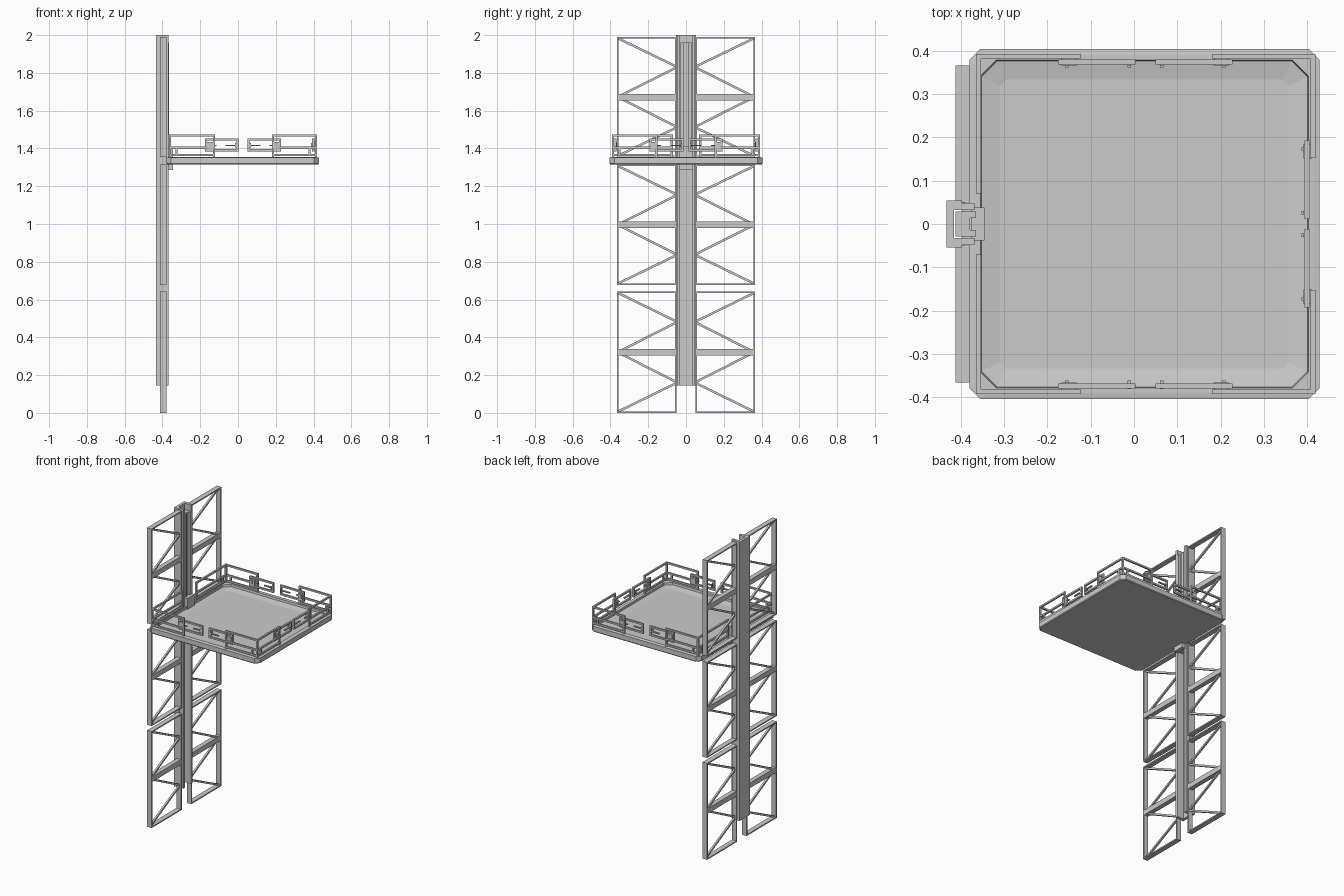
import bpy, bmesh, math
from mathutils import Vector, Matrix

if "Cube" in bpy.data.objects:
    bpy.data.objects.remove(bpy.data.objects["Cube"])


def finish(name, bm):
    bmesh.ops.recalc_face_normals(bm, faces=bm.faces)
    me = bpy.data.meshes.new(name)
    bm.to_mesh(me)
    bm.free()
    ob = bpy.data.objects.new(name, me)
    bpy.context.collection.objects.link(ob)
    return ob


def box(bm, x0, x1, y0, y1, z0, z1):
    m = Matrix.Translation(((x0 + x1) / 2, (y0 + y1) / 2, (z0 + z1) / 2)) @ \
        Matrix.Diagonal((abs(x1 - x0), abs(y1 - y0), abs(z1 - z0), 1))
    bmesh.ops.create_cube(bm, size=1, matrix=m)


def strut(bm, a, b, t):
    a, b = Vector(a), Vector(b)
    d = b - a
    m = Matrix.Translation((a + b) / 2) @ d.to_track_quat('Z', 'Y').to_matrix().to_4x4() @ \
        Matrix.Diagonal((t, t, d.length, 1))
    bmesh.ops.create_cube(bm, size=1, matrix=m)


def extrude_profile(name, pts, z0, z1):
    bm = bmesh.new()
    f = bm.faces.new([bm.verts.new((x, y, z0)) for x, y in pts])
    r = bmesh.ops.extrude_face_region(bm, geom=[f])
    bmesh.ops.translate(bm, vec=(0, 0, z1 - z0),
                        verts=[v for v in r['geom'] if isinstance(v, bmesh.types.BMVert)])
    return finish(name, bm)


# mast: C-shaped channel, open towards the platform
half = [(-0.433, 0.054), (-0.397, 0.054), (-0.397, 0.048), (-0.368, 0.048),
        (-0.368, 0.032), (-0.397, 0.032), (-0.415, 0.032)]
extrude_profile("mast_channel", half + [(x, -y) for x, y in reversed(half)], 0.145, 2.0)
# sliding inner mast with a central groove
half = [(-0.412, 0.029), (-0.364, 0.029), (-0.364, 0.014), (-0.378, 0.014)]
extrude_profile("inner_mast", half + [(x, -y) for x, y in reversed(half)], 1.29, 1.96)

# carriage that joins the platform to the mast
bm = bmesh.new()
box(bm, -0.375, -0.345, -0.038, 0.038, 1.285, 1.41)
box(bm, -0.397, -0.36, -0.045, 0.045, 1.32, 1.35)
finish("carriage", bm)

# truss panels: three levels on both sides of the mast
X0, X1, YI, YO, T = -0.412, -0.379, 0.05, 0.366, 0.008
for level, (z0, z1) in enumerate([(0.0, 0.642), (0.678, 1.314), (1.354, 1.99)]):
    for s, side in ((1, "left"), (-1, "right")):
        bm = bmesh.new()
        for y0, y1 in ((YI, YI + T), (YO - T, YO)):
            box(bm, X0, X1, s * y0, s * y1, z0, z1)
        for za, zb in ((z0, z0 + T), (z1 - T, z1)):
            box(bm, X0, X1, s * YI, s * YO, za, zb)
        zm = (z0 + z1) / 2
        box(bm, X0 + 0.001, X1 - 0.001, s * YI, s * YO, zm - 0.017, zm + 0.017)
        # zigzag diagonals
        xm = (X0 + X1) / 2
        path = [(YO, z0 + .006), (YI, (z0 + zm) / 2), (YO, zm), (YI, (zm + z1) / 2), (YO, z1 - .006)]
        for (ya, za), (yb, zb) in zip(path, path[1:]):
            strut(bm, (xm, s * (ya - .004), za), (xm, s * (yb - .004), zb), 0.012)
        finish(f"truss_panel_{side}_{level + 1}", bm)

# platform tray: stacked octagon loops (half size, chamfer, height)
CX = 0.024
bm = bmesh.new()
rings = []
for h, c, z in [(0.400, 0.027, 1.315), (0.404, 0.025, 1.320), (0.404, 0.025, 1.352),
                (0.390, 0.025, 1.354), (0.378, 0.036, 1.354), (0.376, 0.036, 1.340),
                (0.333, 0.014, 1.332)]:
    k = h - c
    pts = [(h, -k), (h, k), (k, h), (-k, h), (-h, k), (-h, -k), (-k, -h), (k, -h)]
    rings.append([bm.verts.new((CX + x, y, z)) for x, y in pts])
for a, b in zip(rings, rings[1:]):
    for i in range(8):
        j = (i + 1) % 8
        bm.faces.new((a[i], a[j], b[j], b[i]))
bm.faces.new(rings[0][::-1])
bm.faces.new(rings[-1])
finish("platform_tray", bm)

B = 0.011  # rail bar thickness


def along(axis, bm, a0, a1, n0, n1, z0, z1):
    """Box running along x or y; n is the range across the rail."""
    if axis == 'x':
        box(bm, a0, a1, n0, n1, z0, z1)
    else:
        box(bm, n0, n1, a0, a1, z0, z1)


def fixed_rail(name, axis, a0, a1, n):
    """Tall rail fixed at a corner a0, ending in a post at a1."""
    bm = bmesh.new()
    d = math.copysign(1, a1 - a0)
    for z in (1.464, 1.398, 1.360):
        along(axis, bm, a0, a1, n - B / 2, n + B / 2, z, z + B)
    for p in (a0, a1 - d * B):
        along(axis, bm, p, p + d * B, n - B / 2, n + B / 2, 1.35, 1.475)
    p = a0 + d * 0.035
    along(axis, bm, p, p + d * B, n - B / 2, n + B / 2, 1.36, 1.405)
    finish(name, bm)


def gate(name, axis, a0, a1, n, inward):
    """Low sliding rail just inside the fixed rail, with latches."""
    bm = bmesh.new()
    d = math.copysign(1, a1 - a0)
    for z in (1.441, 1.385):
        along(axis, bm, a0, a1, n - 0.006, n + 0.006, z, z + B)
    for p in (a0, a1 - d * B):
        along(axis, bm, p, p + d * B, n - 0.006, n + 0.006, 1.385, 1.452)
    for p in (a0 + d * 0.02, a1 - d * 0.014):
        along(axis, bm, p - 0.004, p + 0.004, n - 0.007, n + inward * 0.013, 1.405, 1.43)
    # wide clamp plate over the fixed rail end
    along(axis, bm, a0 + d * 0.008, a0 + d * 0.042, n - inward * 0.012, n + inward * 0.008, 1.395, 1.435)
    along(axis, bm, a0, a0 + d * 0.06, n - 0.005, n + 0.005, 1.412, 1.419)
    along(axis, bm, a1 - d * 0.07, a1, n - 0.005, n + 0.005, 1.412, 1.419)
    finish(name, bm)


for s, side in ((1, "back"), (-1, "front")):
    # long sides
    fixed_rail(f"{side}_rail_inner", 'x', -0.365, -0.122, s * 0.387)
    fixed_rail(f"{side}_rail_outer", 'x', 0.418, 0.18, s * 0.387)
    gate(f"{side}_gate_inner", 'x', -0.175, 0.003, s * 0.374, -s)
    gate(f"{side}_gate_outer", 'x', 0.227, 0.05, s * 0.374, -s)
    # far end
    fixed_rail(f"end_rail_{side}", 'y', s * 0.392, s * 0.152, 0.413)
    gate(f"end_gate_{side}", 'y', s * 0.193, s * 0.012, 0.399, -1)
    # mast end
    fixed_rail(f"mast_rail_{side}", 'y', s * 0.392, s * 0.07, -0.359)
